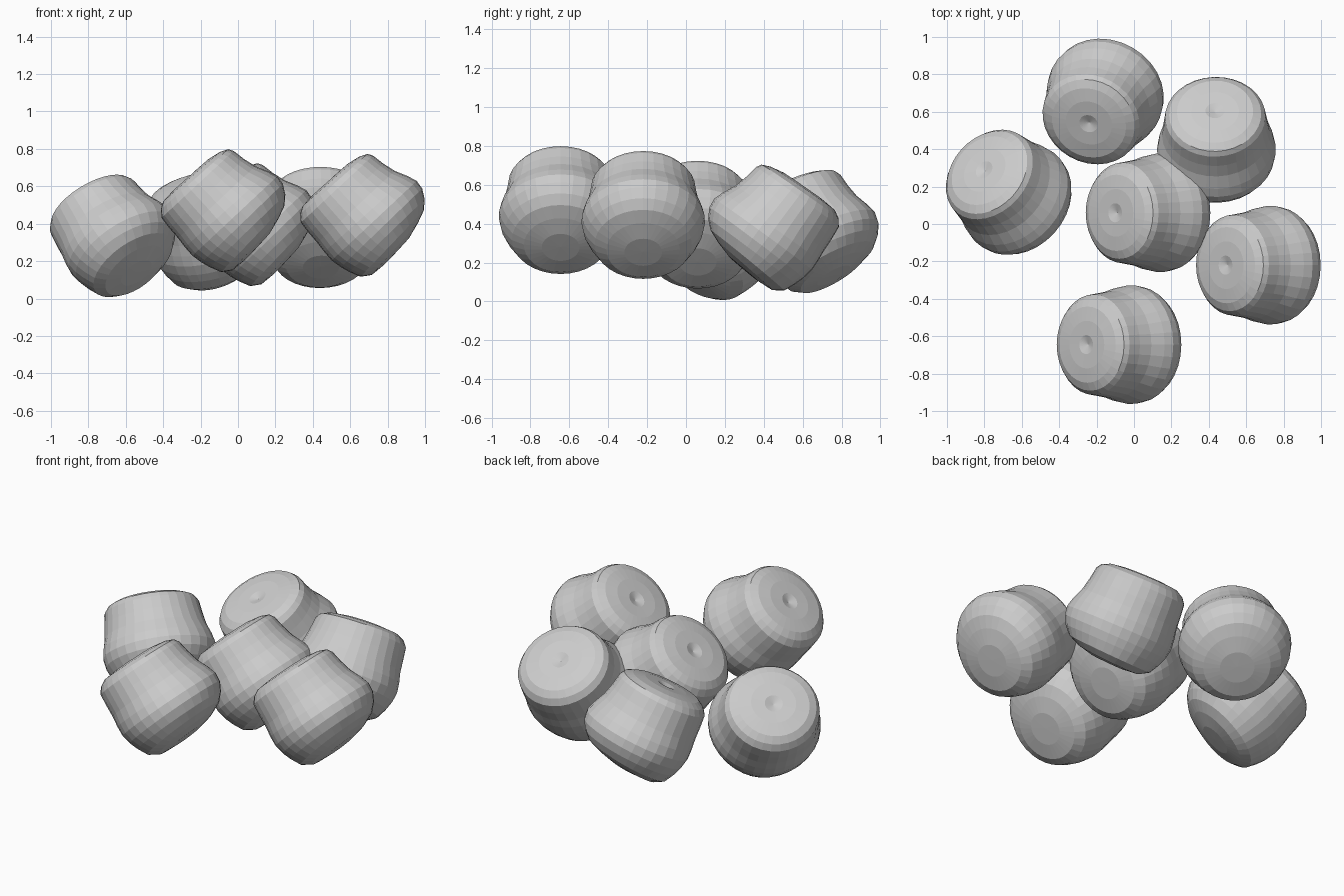
import bpy, bmesh, math
from mathutils import Matrix, Vector

if "Cube" in bpy.data.objects:
    bpy.data.objects.remove(bpy.data.objects["Cube"])

SEGMENTS = 32
# Lopsided barrel profile: (height, radius) on the bulging side, then on the plain side
PROFILE = [
    (-.262, .09, -.272, .10), (-.237, .18, -.265, .19), (-.21, .25, -.23, .24),
    (-.17, .295, -.17, .265), (-.12, .325, -.12, .28), (-.07, .332, -.06, .29),
    (-.02, .316, 0, .287), (.05, .285, .06, .28), (.12, .268, .13, .276),
    (.19, .258, .20, .268), (.217, .243, .235, .24), (.237, .20, .257, .20),
    (.252, .13, .262, .12), (.256, .05, .258, .05)]


def nut_mesh():
    bm = bmesh.new()
    rings = []
    for h1, r1, h2, r2 in PROFILE:
        ring = []
        for i in range(SEGMENTS):
            p = 2 * math.pi * i / SEGMENTS
            w = (1 - math.cos(p)) / 2
            h, r = h1 * w + h2 * (1 - w), r1 * w + r2 * (1 - w)
            ring.append(bm.verts.new((r * math.cos(p), 1.02 * r * math.sin(p), h)))
        rings.append(ring)
    bottom, top = bm.verts.new((0, 0, -.268)), bm.verts.new((0, 0, .24))
    for i in range(SEGMENTS):
        j = (i + 1) % SEGMENTS
        bm.faces.new((bottom, rings[0][j], rings[0][i]))
        bm.faces.new((top, rings[-1][i], rings[-1][j]))
        for a, b in zip(rings, rings[1:]):
            bm.faces.new((a[i], a[j], b[j], b[i]))
    me = bpy.data.meshes.new("nut")
    bm.to_mesh(me)
    bm.free()
    return me


# Scattered nuts: centre, lean direction, lean angle
NUTS = [
    ("back_nut", (-.165, .655, .36), -120, 30),
    ("back_right_nut", (.44, .45, .38), 92, 37),
    ("left_nut", (-.67, .17, .335), 138, 42),
    ("middle_nut", (.075, .06, .395), 180, 44),
    ("right_nut", (.665, -.22, .445), 180, 44),
    ("front_nut", (-.08, -.645, .47), 180, 44)]

for name, centre, azimuth, tilt in NUTS:
    me = nut_mesh()
    rot = Matrix.Rotation(math.radians(azimuth), 4, 'Z') @ Matrix.Rotation(math.radians(tilt), 4, 'Y')
    me.transform(rot)
    # Seat the nut so its bounding box is centred on its spot
    mid = Vector([(max(v.co[k] for v in me.vertices) + min(v.co[k] for v in me.vertices)) / 2 for k in range(3)])
    me.transform(Matrix.Translation(Vector(centre) - mid))
    ob = bpy.data.objects.new(name, me)
    bpy.context.collection.objects.link(ob)
